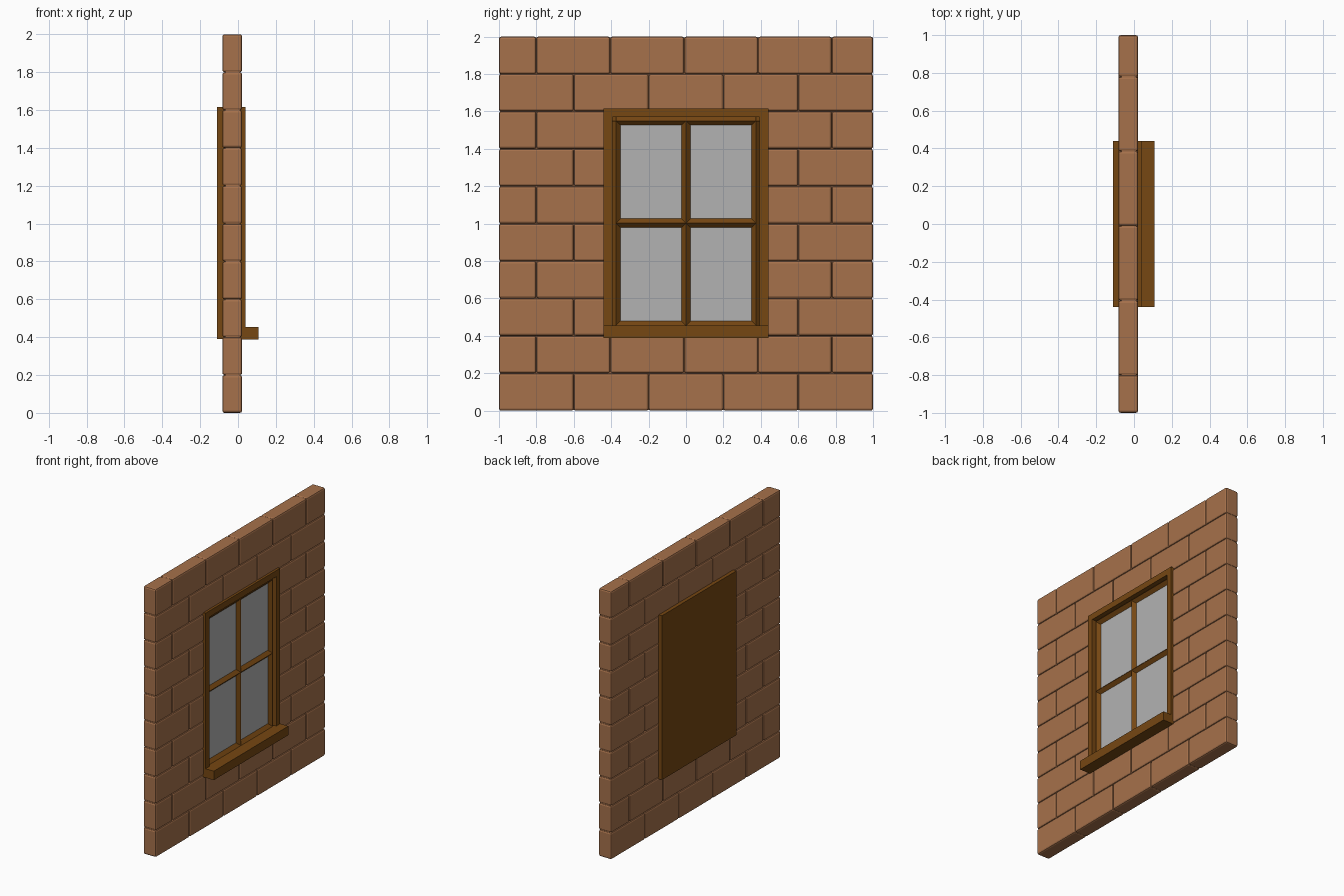
import bpy, bmesh
from math import radians
from mathutils import Matrix

if "Cube" in bpy.data.objects:
    bpy.data.objects.remove(bpy.data.objects["Cube"])


def material(name, rgb):
    m = bpy.data.materials.new(name)
    m.diffuse_color = (*rgb, 1)
    m.use_nodes = True
    m.node_tree.nodes["Principled BSDF"].inputs["Base Color"].default_value = m.diffuse_color
    return m


BRICK = material("brick", (0.38, 0.165, 0.07))
WOOD = material("wood", (0.18, 0.063, 0.006))
GLASS = material("glass", (0.45, 0.45, 0.45))


def finish(bm, name, mat):
    bmesh.ops.recalc_face_normals(bm, faces=bm.faces)
    me = bpy.data.meshes.new(name)
    bm.to_mesh(me)
    bm.free()
    me.materials.append(mat)
    ob = bpy.data.objects.new(name, me)
    bpy.context.collection.objects.link(ob)
    return ob


def add_box(bm, x0, x1, y0, y1, z0, z1):
    size = Matrix.Diagonal((x1 - x0, y1 - y0, z1 - z0, 1))
    at = Matrix.Translation(((x0 + x1) / 2, (y0 + y1) / 2, (z0 + z1) / 2))
    bmesh.ops.create_cube(bm, size=1, matrix=at @ size)


def box(name, mat, *dims):
    bm = bmesh.new()
    add_box(bm, *dims)
    return finish(bm, name, mat)


# Window outline and opening
W, Z0, Z1 = 0.44, 0.39, 1.615
IN, IZ0, IZ1 = 0.375, 0.455, 1.55

# Brick courses, leaving out the window opening
bm = bmesh.new()
HOLE = 0.42
for row in range(10):
    joints = [-1, -0.6, -0.2, 0.2, 0.6, 1] if row % 2 == 0 else [-1, -0.8, -0.405, -0.01, 0.385, 0.78, 1]
    for a, b in zip(joints, joints[1:]):
        spans = [(a, b)]
        if 2 <= row <= 7:
            spans = [(a, min(b, -HOLE)), (max(a, HOLE), b)]
        for p, q in spans:
            if q - p > 0.01:
                add_box(bm, -0.083, 0.022, p, q, row * 0.2, row * 0.2 + 0.2)
bricks = finish(bm, "bricks", BRICK)
bev = bricks.modifiers.new("rounded_edges", "BEVEL")
bev.width = 0.012
bev.segments = 2

# Mortar core behind the joints
bm = bmesh.new()
for dims in ((-0.995, 0.995, 0.004, 0.41), (-0.995, 0.995, 1.59, 1.996),
             (-0.995, -HOLE, 0.41, 1.59), (HOLE, 0.995, 0.41, 1.59)):
    add_box(bm, -0.066, 0.01, *dims)
finish(bm, "mortar", BRICK)

# Casing around the opening, closed at the back
bm = bmesh.new()
add_box(bm, -0.11, 0.04, -W, W, Z0, Z1)
front = max(bm.faces, key=lambda f: f.calc_center_median().x)
bmesh.ops.inset_individual(bm, faces=[front], thickness=W - IN)
pocket = bmesh.ops.extrude_discrete_faces(bm, faces=[front])["faces"][0]
bmesh.ops.translate(bm, vec=(-0.045, 0, 0), verts=pocket.verts)
finish(bm, "window_casing", WOOD)

# Sill and glass
box("window_sill", WOOD, 0.02, 0.108, -W, W, Z0 - 0.002, IZ0)
box("window_glass", GLASS, -0.004, 0, -IN, IN, IZ0, IZ1)


# Sash and glazing bars: square rods turned on edge
def bar(name, length, vertical, y, z, r=0.024):
    bm = bmesh.new()
    rot = Matrix() if vertical else Matrix.Rotation(radians(90), 4, "X")
    bmesh.ops.create_cone(bm, cap_ends=True, segments=4, radius1=r, radius2=r, depth=length,
                          matrix=Matrix.Translation((0, y, z)) @ rot)
    # make the rod stand on a corner
    return finish(bm, name, WOOD)


mid = (IZ0 + IZ1) / 2
for name, y in (("left_bar", -IN), ("centre_bar", 0), ("right_bar", IN)):
    bar(name, IZ1 - IZ0, True, y, mid)
for name, z in (("bottom_bar", IZ0), ("middle_bar", mid), ("top_bar", IZ1)):
    bar(name, 2 * IN, False, 0, z)
